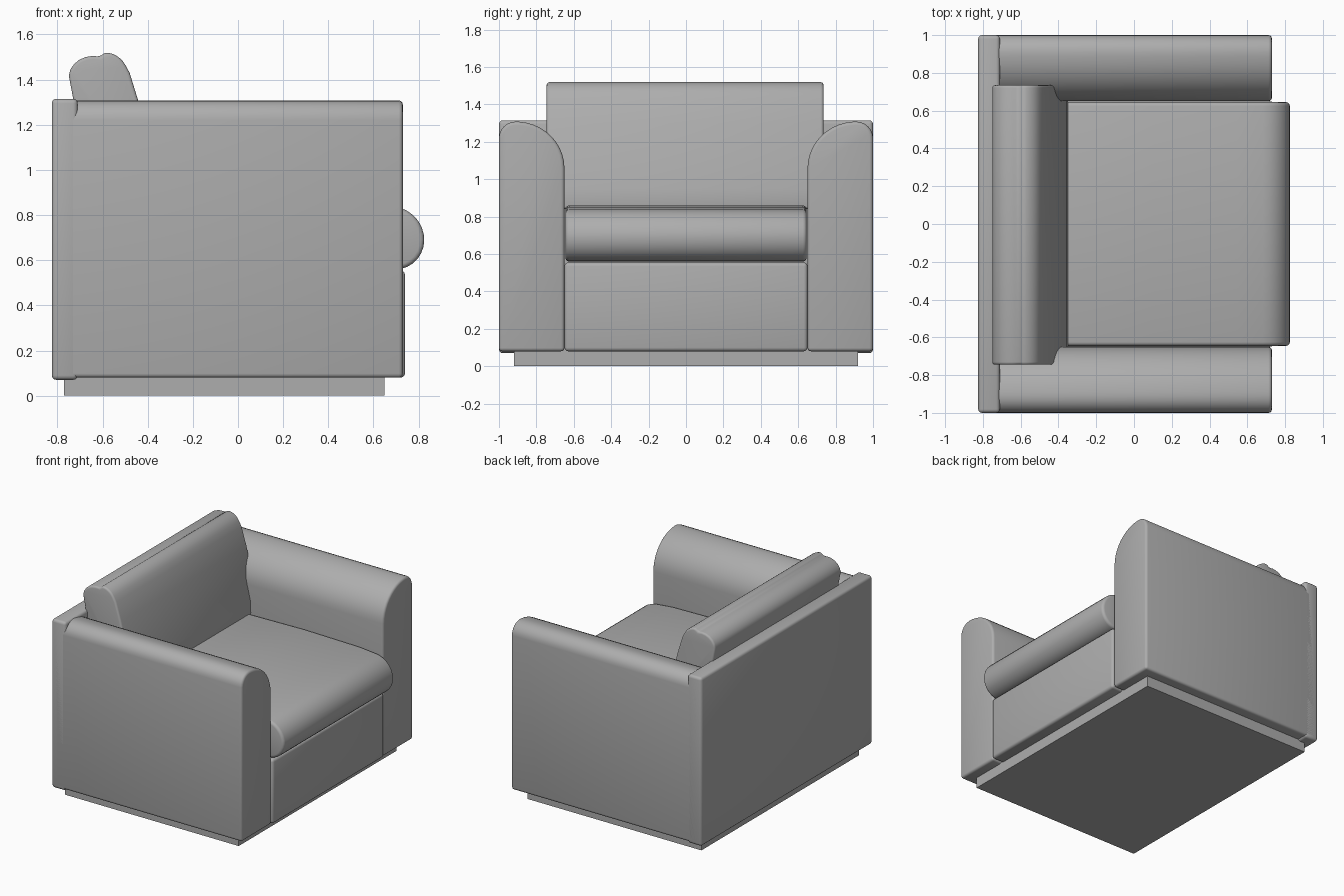
import bpy
import bmesh
from math import radians, sin, cos
from mathutils import Vector

cube = bpy.data.objects.get("Cube")
if cube:
    bpy.data.objects.remove(cube, do_unlink=True)

grey = bpy.data.materials.new("grey_upholstery")
grey.use_nodes = True
colour = (0.42, 0.42, 0.42, 1)
grey.diffuse_color = colour
grey.node_tree.nodes["Principled BSDF"].inputs["Base Color"].default_value = colour


def arc(cx, cz, rx, rz, start, end, steps=8):
    """Points on an elliptical arc, angles in degrees."""
    angles = [radians(start + (end - start) * i / steps) for i in range(steps + 1)]
    return [(cx + rx * cos(a), cz + rz * sin(a)) for a in angles]


def extrude(name, profile, axis, low, high, bevel):
    """Extrude a profile along x or y and round its sharp edges."""
    def place(p, t):
        return (t, p[0], p[1]) if axis == "x" else (p[0], t, p[1])
    bm = bmesh.new()
    face = bm.faces.new([bm.verts.new(place(p, low)) for p in profile])
    moved = bmesh.ops.extrude_face_region(bm, geom=[face])["geom"]
    verts = [g for g in moved if isinstance(g, bmesh.types.BMVert)]
    bmesh.ops.translate(bm, verts=verts, vec=Vector(place((0, 0), high - low)))
    bmesh.ops.recalc_face_normals(bm, faces=bm.faces)
    if bevel:
        sharp = [e for e in bm.edges if e.calc_face_angle(0) > radians(35)]
        bmesh.ops.bevel(bm, geom=sharp, offset=bevel, segments=3, profile=0.5,
                        affect="EDGES", clamp_overlap=True)
    mesh = bpy.data.meshes.new(name)
    bm.to_mesh(mesh)
    bm.free()
    mesh.materials.append(grey)
    obj = bpy.data.objects.new(name, mesh)
    bpy.context.collection.objects.link(obj)
    bpy.ops.object.select_all(action="DESELECT")
    obj.select_set(True)
    bpy.context.view_layer.objects.active = obj
    bpy.ops.object.shade_smooth_by_angle(angle=radians(40))
    return obj


def box(name, x, y, z, bevel):
    profile = [(x[0], z[0]), (x[1], z[0]), (x[1], z[1]), (x[0], z[1])]
    return extrude(name, profile, "y", y[0], y[1], bevel)


# Plinth, base and back panel
box("plinth", (-0.77, 0.65), (-0.92, 0.92), (0, 0.1), 0)
box("front_panel", (-0.72, 0.74), (-0.65, 0.65), (0.08, 0.555), 0.02)
box("back_panel", (-0.825, -0.71), (-1, 1), (0.07, 1.315), 0.02)

# Arms: upright outside, rolled over toward the seat
arm = [(0.65, 0.08), (1, 0.08)]
arm += arc(0.91, 1.22, 0.09, 0.088, 0, 90, 6)
arm += arc(0.91, 1.06, 0.26, 0.248, 95, 180, 10)
for name, side in (("left_arm", 1), ("right_arm", -1)):
    extrude(name, [(side * y, z) for y, z in arm], "x", -0.8, 0.73, 0.018)

# Seat cushion with a bull-nosed front
seat = [(-0.5, 0.56), (0.68, 0.56)]
seat += arc(0.7, 0.69, 0.125, 0.13, -80, 0, 6)
seat += arc(0.67, 0.69, 0.155, 0.15, 10, 85, 6)
seat += [(0.55, 0.852), (0.1, 0.86), (-0.5, 0.85)]
extrude("seat_cushion", seat, "y", -0.645, 0.645, 0.02)

# Leaning back cushion with a rounded top
back = [(-0.64, 0.84), (-0.35, 0.84), (-0.355, 0.95), (-0.44, 1.3), (-0.48, 1.43)]
back += arc(-0.59, 1.41, 0.105, 0.11, 30, 90, 6)
back += arc(-0.64, 1.41, 0.11, 0.095, 75, 175, 6)
extrude("back_cushion", back, "y", -0.745, 0.735, 0.02)
